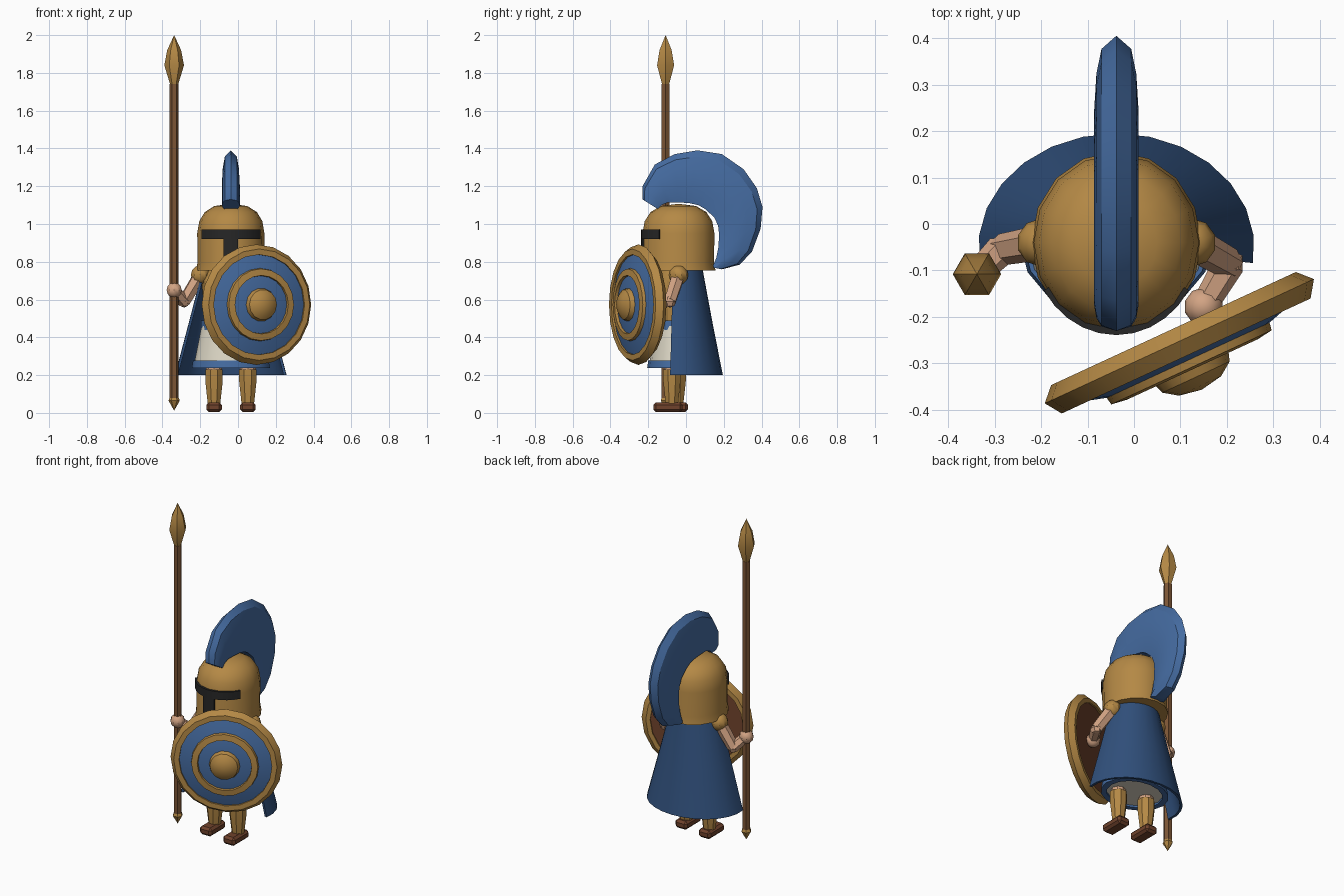
import bpy, bmesh
from math import sin, cos, pi, radians
from mathutils import Vector, Matrix

if "Cube" in bpy.data.objects:
    bpy.data.objects.remove(bpy.data.objects["Cube"])

CX, CY = -0.038, -0.04          # body axis


def mat(name, r, g, b):
    m = bpy.data.materials.new(name)
    m.diffuse_color = (r, g, b, 1)
    m.use_nodes = True
    m.node_tree.nodes["Principled BSDF"].inputs["Base Color"].default_value = m.diffuse_color
    return m


BRONZE = mat("bronze", 0.46, 0.25, 0.06)
BLUE = mat("blue", 0.06, 0.15, 0.36)
CLOTH = mat("cape_blue", 0.03, 0.08, 0.2)
WHITE = mat("linen", 0.72, 0.68, 0.56)
SKIN = mat("skin", 0.65, 0.37, 0.23)
WOOD = mat("wood", 0.2, 0.09, 0.035)
LEATHER = mat("leather", 0.16, 0.055, 0.025)
DARK = mat("dark", 0.02, 0.02, 0.02)


def finish(name, bm, m, matrix=Matrix()):
    bmesh.ops.recalc_face_normals(bm, faces=bm.faces[:])
    me = bpy.data.meshes.new(name)
    bm.to_mesh(me)
    bm.free()
    ob = bpy.data.objects.new(name, me)
    bpy.context.collection.objects.link(ob)
    me.materials.append(m)
    ob.matrix_world = matrix
    return ob


def lathe(name, profile, n, m, matrix=Matrix(), sy=1.0, loop=False, turn=0.0):
    """Revolve (radius, height) points round z; ends are capped, or joined if loop."""
    bm = bmesh.new()
    rings = []
    for r, z in profile:
        if r < 1e-6:
            rings.append([bm.verts.new((0, 0, z))] * n)
        else:
            rings.append([bm.verts.new((r * cos(turn + 2 * pi * i / n),
                                        sy * r * sin(turn + 2 * pi * i / n), z)) for i in range(n)])
    pairs = list(zip(rings, rings[1:]))
    if loop:
        pairs.append((rings[-1], rings[0]))
    for a, b in pairs:
        for i in range(n):
            j = (i + 1) % n
            bm.faces.new(list(dict.fromkeys((a[i], a[j], b[j], b[i]))))
    if not loop:
        for ring in (rings[0], rings[-1]):
            if ring[0] is not ring[1]:
                bm.faces.new(ring)
    return finish(name, bm, m, matrix)


def wrap(name, a0, a1, n, rows, thick, m, centre):
    """Curved sheet round the body; rows are (rx, ry, z), angle 0 faces front."""
    bm = bmesh.new()
    grid = []
    for rx, ry, z in rows:
        angs = [radians(a0 + (a1 - a0) * i / n) for i in range(n + 1)]
        for s in (1, 0):
            grid.append([bm.verts.new((centre[0] + (rx - thick * s) * sin(a),
                                       centre[1] - (ry - thick * s) * cos(a), z)) for a in angs])
    inner, outer = grid[0::2], grid[1::2]
    strips = [*zip(inner, inner[1:]), *zip(outer, outer[1:]),
              (inner[0], outer[0]), (inner[-1], outer[-1])]
    for a, b in strips:
        for i in range(n):
            bm.faces.new((a[i], a[i + 1], b[i + 1], b[i]))
    for k in range(len(rows) - 1):
        for e in (0, n):
            bm.faces.new((inner[k][e], outer[k][e], outer[k + 1][e], inner[k + 1][e]))
    return finish(name, bm, m)


def limb(name, p, q, r0, r1, m, n=6):
    p, q = Vector(p), Vector(q)
    d = q - p
    rot = d.to_track_quat('Z', 'Y').to_matrix().to_4x4()
    return lathe(name, [(r0, 0), (r1, d.length)], n, m, Matrix.Translation(p) @ rot)


def ball(name, p, r, m, u=10, v=6):
    bm = bmesh.new()
    bmesh.ops.create_uvsphere(bm, u_segments=u, v_segments=v, radius=r)
    return finish(name, bm, m, Matrix.Translation(p))


BODY = Matrix.Translation((CX, CY, 0))

# helmet with flared neck edge and dark T-shaped opening
lathe("helmet", [(0.15, 0.755), (0.183, 0.755), (0.176, 0.80), (0.178, 0.95), (0.167, 1.015),
                 (0.138, 1.063), (0.088, 1.095), (0, 1.107)], 16, BRONZE, BODY, 1.07)
wrap("eye_slot", -59, 59, 10, [(0.182, 0.199, 0.92), (0.182, 0.199, 0.97)], 0.02, DARK, (CX, CY))
wrap("face_slot", -12, 12, 2, [(0.182, 0.197, 0.765), (0.182, 0.197, 0.925)], 0.02, DARK, (CX, CY))

# crest: loft of a ridged section between inner and outer curves (y, z)
inner = [(-.15, 1.08), (-.13, 1.10), (-.095, 1.115), (-.04, 1.115), (.02, 1.11), (.065, 1.10), (.10, 1.08),
         (.15, 1.035), (.17, .99), (.175, .945), (.172, .88), (.16, .82), (.14, .77)]
outer = [(-.23, 1.13), (-.23, 1.2), (-.165, 1.315), (-.06, 1.37), (.06, 1.39), (.19, 1.37), (.305, 1.29),
         (.375, 1.19), (.405, 1.09), (.395, .975), (.35, .855), (.285, .785), (.19, .76)]
half = [(0, .036), (.3, .048), (.65, .043), (.88, .032)]
section = [(-w, t) for t, w in half] + [(0, 1)] + [(w, t) for t, w in reversed(half)]
bm = bmesh.new()
rings = []
for i, o in zip(inner, outer):
    rings.append([bm.verts.new((CX + w, i[0] + (o[0] - i[0]) * t, i[1] + (o[1] - i[1]) * t))
                  for w, t in section])
for a, b in zip(rings, rings[1:]):
    for k in range(len(section)):
        j = (k + 1) % len(section)
        bm.faces.new((a[k], a[j], b[j], b[k]))
bm.faces.new(rings[0])
bm.faces.new(rings[-1])
finish("crest", bm, BLUE)

# torso, belt and skirt
lathe("neck", [(0.08, 0.72), (0.08, 0.80)], 8, SKIN, BODY)
lathe("cuirass", [(0.13, 0.45), (0.145, 0.58), (0.155, 0.70), (0.12, 0.757)], 12, BRONZE, BODY, 0.8)
lathe("belt", [(0.158, 0.44), (0.158, 0.49)], 12, BLUE, BODY, 0.82)
lathe("skirt", [(0.196, 0.25), (0.155, 0.46)], 16, WHITE, BODY, 0.8)
lathe("skirt_hem", [(0.207, 0.238), (0.2, 0.278), (0.17, 0.278), (0.17, 0.238)], 16, BLUE, BODY, 0.8, True)

# cape
wrap("cape", 82, 278, 14, [(0.297, 0.245, 0.2), (0.223, 0.19, 0.48), (0.15, 0.138, 0.76)],
     0.015, CLOTH, (CX, -0.05))

# legs and boots, one foot slightly ahead
for side, x, y in (("right", -0.127, -0.047), ("left", 0.052, -0.075)):
    pos = Matrix.Translation((x, y, 0))
    lathe(side + "_greave", [(0.036, 0.05), (0.05, 0.17), (0.05, 0.23)], 8, BRONZE, pos, 1.0, turn=pi / 8)
    lathe(side + "_thigh", [(0.042, 0.22), (0.042, 0.30)], 8, SKIN, pos)
    bm = bmesh.new()
    bmesh.ops.create_cube(bm, size=1, matrix=Matrix.Translation((x, y - 0.02, 0.03))
                          @ Matrix.Diagonal((0.082, 0.155, 0.052, 1)))
    bmesh.ops.bevel(bm, geom=bm.edges[:], offset=0.014, segments=1, affect='EDGES')
    finish(side + "_boot", bm, LEATHER)

# arms
for side, sh, el, ha in (
        ("right", (-0.2, -0.04, 0.73), (-0.285, -0.055, 0.59), (-0.338, -0.108, 0.65)),
        ("left", (0.125, -0.04, 0.73), (0.205, -0.085, 0.59), (0.15, -0.178, 0.58))):
    ball(side + "_shoulder", sh, 0.052, BRONZE)
    limb(side + "_upper_arm", sh, el, 0.038, 0.034, SKIN)
    ball(side + "_elbow", el, 0.033, SKIN, 6, 4)
    limb(side + "_forearm", el, ha, 0.034, 0.028, SKIN)
    ball(side + "_hand", ha, 0.042, SKIN)

# spear
SPEAR = Matrix.Translation((-0.338, -0.108, 0))
lathe("spear_shaft", [(0.024, 0.06), (0.024, 1.74)], 6, WOOD, SPEAR)
lathe("spear_head", [(0.02, 1.735), (0.052, 1.84), (0.037, 1.92), (0, 2.0)], 6, BRONZE, SPEAR)
lathe("spear_butt", [(0, 0.012), (0.03, 0.065), (0.022, 0.085)], 6, BRONZE, SPEAR)

# round shield, local z pointing outward
SHIELD = (Matrix.Translation((0.085, -0.225, 0.573))
          @ Matrix.Rotation(radians(24.8), 4, 'Z') @ Matrix.Rotation(radians(90), 4, 'X'))
lathe("shield_rim", [(0.29, 0), (0.319, 0.03), (0.295, 0.065), (0.265, 0.065), (0.265, 0.0)],
      20, BRONZE, SHIELD, loop=True, turn=pi / 2)
lathe("shield_face", [(0.272, 0.052), (0.19, 0.076), (0.1, 0.09), (0, 0.095)], 20, BLUE, SHIELD, turn=pi / 2)
lathe("shield_back", [(0.27, 0.01), (0.18, 0.03), (0, 0.042), (0, 0.05), (0.27, 0.05)][:3],
      20, LEATHER, SHIELD, turn=pi / 2)
lathe("shield_ring", [(0.194, 0.07), (0.19, 0.092), (0.155, 0.097), (0.152, 0.075)],
      20, BRONZE, SHIELD, loop=True, turn=pi / 2)
lathe("shield_boss", [(0.09, 0.085), (0.08, 0.115), (0.05, 0.136), (0, 0.145)], 14, BRONZE, SHIELD)

# soft shading on rounded parts, crisp facets elsewhere
for ob in bpy.context.collection.objects:
    ob.select_set(True)
    bpy.context.view_layer.objects.active = ob
bpy.ops.object.shade_smooth_by_angle(angle=radians(32))
